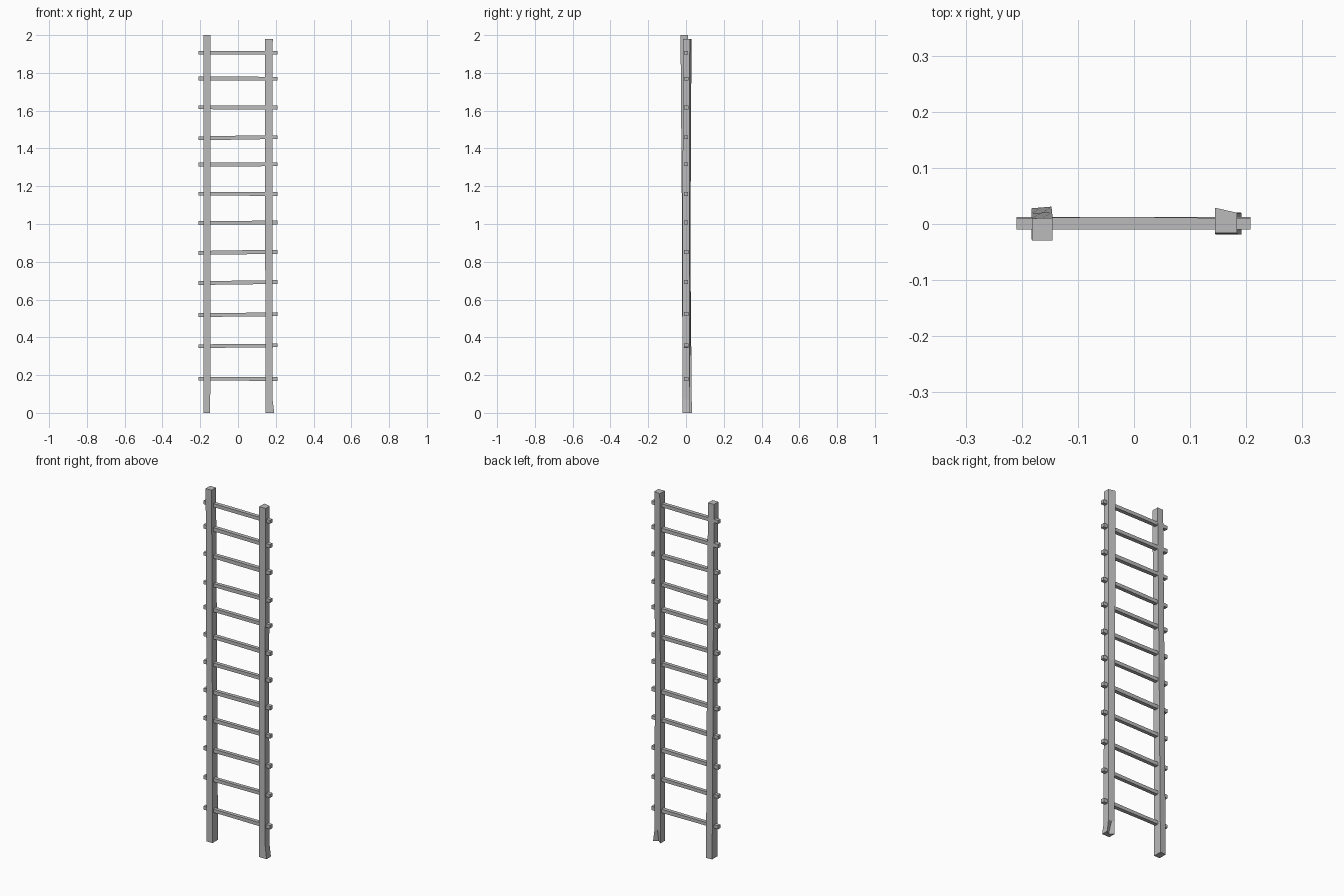
import bpy, bmesh, random

random.seed(4)
cube = bpy.data.objects.get("Cube")
if cube:
    bpy.data.objects.remove(cube, do_unlink=True)

wood = bpy.data.materials.new("plain grey")
wood.use_nodes = True
grey = (0.5, 0.5, 0.5, 1)
wood.diffuse_color = grey
wood.node_tree.nodes["Principled BSDF"].inputs["Base Color"].default_value = grey


def loft(name, rings):
    """Join matching rings of points into one closed, flat-shaded beam."""
    bm = bmesh.new()
    loops = [[bm.verts.new(p) for p in ring] for ring in rings]
    for a, b in zip(loops, loops[1:]):
        for i in range(len(a)):
            j = (i + 1) % len(a)
            bm.faces.new((a[i], a[j], b[j], b[i]))
    bm.faces.new(loops[0][::-1])
    bm.faces.new(loops[-1])
    bmesh.ops.recalc_face_normals(bm, faces=bm.faces)
    mesh = bpy.data.meshes.new(name)
    bm.to_mesh(mesh)
    bm.free()
    mesh.materials.append(wood)
    obj = bpy.data.objects.new(name, mesh)
    bpy.context.collection.objects.link(obj)


def rail_ring(z, x0, x1, front, back_in, back_out, dent=0.0):
    """Rail section: four corners and a middle point on the back."""
    mid = ((x0 + x1) / 2, (back_in + back_out) / 2 - dent, z)
    return [(x0, front, z), (x1, front, z), (x1, back_out, z), mid, (x0, back_in, z)]


# Right rail, leaning slightly forward at the top
loft("right_rail", [
    rail_ring(0, -0.183, -0.147, -0.018, 0.028, 0.031),
    rail_ring(1.1, -0.183, -0.146, -0.022, 0.019, 0.021),
    rail_ring(2, -0.182, -0.145, -0.029, 0.010, 0.011),
])

# Left rail, shorter, with a flared and split foot
loft("left_rail", [
    rail_ring(0, 0.145, 0.192, -0.019, 0.022, 0.020, 0.018),
    rail_ring(0.07, 0.145, 0.183, -0.018, 0.022, 0.020),
    rail_ring(1.0, 0.144, 0.182, -0.018, 0.024, 0.018),
    rail_ring(1.98, 0.144, 0.184, -0.016, 0.029, 0.020),
])

# Rungs, each a slightly uneven square bar running through both rails
heights = [0.18, 0.355, 0.52, 0.69, 0.85, 1.007, 1.16, 1.315, 1.457, 1.617, 1.77, 1.907]
for n, z in enumerate(heights):
    tilt = random.uniform(-0.001, 0.003)
    rings = []
    for x in (-0.209, random.uniform(-0.06, 0.06), 0.208):
        h = random.uniform(0.009, 0.011)
        y0, y1 = -0.010, random.uniform(0.010, 0.013)
        c = z + tilt * x / 0.2
        rings.append([(x, y0, c - h), (x, y1, c - h), (x, y1, c + h), (x, y0, c + h)])
    loft(f"rung_{n + 1}", rings)
